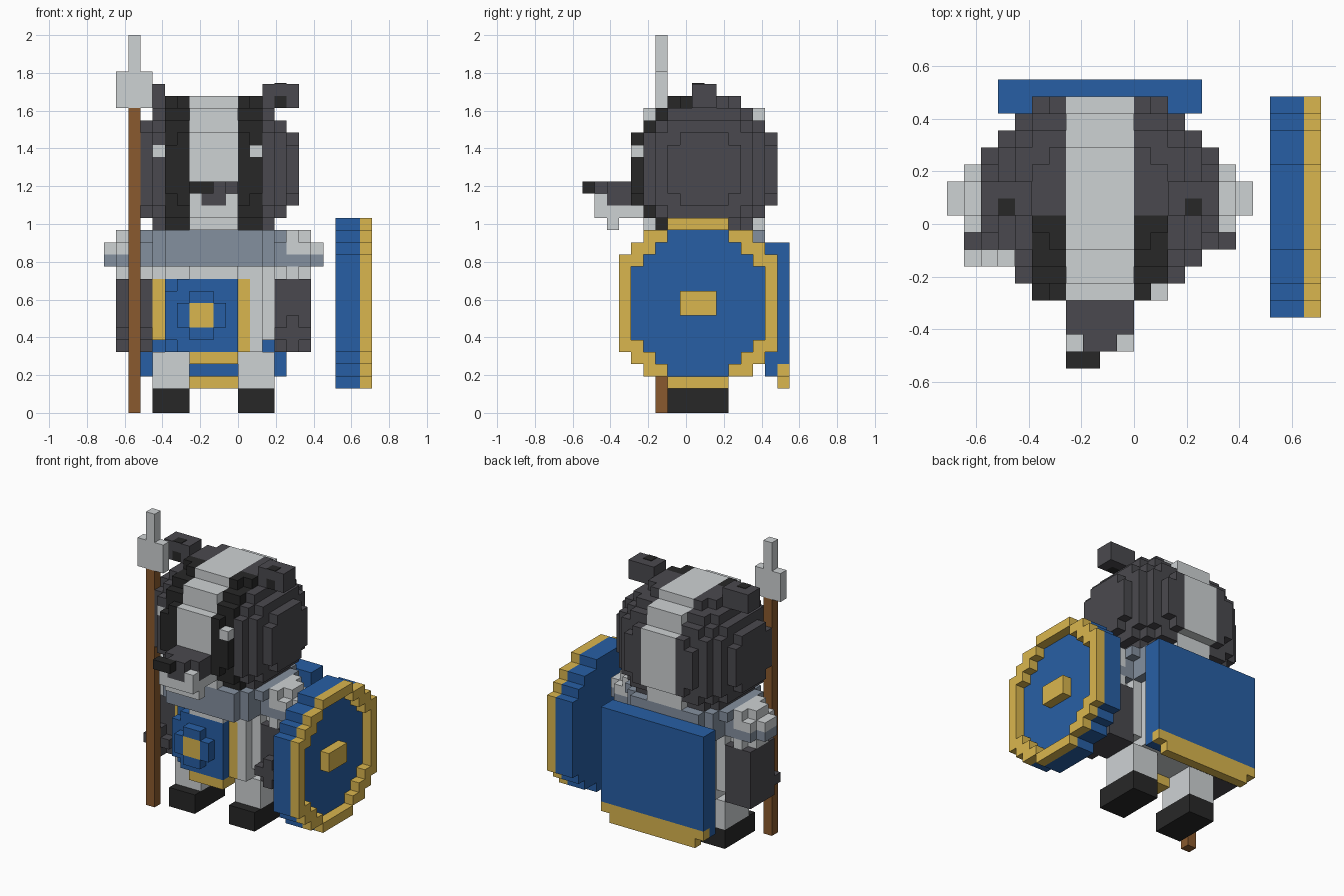
import bpy, bmesh
from mathutils import Vector

if "Cube" in bpy.data.objects:
    bpy.data.objects.remove(bpy.data.objects["Cube"], do_unlink=True)

U = 2 / 31                      # edge of one block
ORIGIN = Vector((-11 * U, -8.5 * U, 0))
MID = 9                         # body centre line, in blocks


def linear(h):
    vals = [int(h[n:n + 2], 16) / 255 for n in (0, 2, 4)]
    return [c / 12.92 if c <= 0.04045 else ((c + 0.055) / 1.055) ** 2.4 for c in vals] + [1]


MATS = {}
for name, code in {"light_grey": "CED2D4", "dark_grey": "4A494E", "black": "272727",
                   "blue": "275FA5", "gold": "DAB64E", "brown": "8A5A2E",
                   "slate": "84909F"}.items():
    m = bpy.data.materials.new(name)
    m.use_nodes = True
    m.diffuse_color = linear(code)
    m.node_tree.nodes["Principled BSDF"].inputs["Base Color"].default_value = linear(code)
    MATS[name] = m


def finish(name, bm, colours):
    mesh = bpy.data.meshes.new(name)
    bmesh.ops.recalc_face_normals(bm, faces=bm.faces)
    bm.to_mesh(mesh)
    bm.free()
    for c in colours:
        mesh.materials.append(MATS[c])
    obj = bpy.data.objects.new(name, mesh)
    bpy.context.collection.objects.link(obj)
    return obj


def box(name, colour, lo, hi):
    """Plain cuboid between two block corners."""
    lo, hi = Vector(lo), Vector(hi)
    bm = bmesh.new()
    bmesh.ops.create_cube(bm, size=1)
    for v in bm.verts:
        v.co = ORIGIN + ((lo + hi) / 2 + v.co * (hi - lo)) * U
    return finish(name, bm, [colour])


def pair(name, colour, lo, hi):
    """Cuboid given on the model's left, and its mirror image."""
    box("left_" + name, colour, lo, hi)
    box("right_" + name, colour, (2 * MID - hi[0], lo[1], lo[2]), (2 * MID - lo[0], hi[1], hi[2]))


def blocks(name, lo, hi, rule):
    """Outer skin of all unit blocks for which rule(i, j, k) gives a colour."""
    cells = {}
    for i in range(lo[0], hi[0]):
        for j in range(lo[1], hi[1]):
            for k in range(lo[2], hi[2]):
                c = rule(i, j, k)
                if c:
                    cells[i, j, k] = c
    colours = sorted(set(cells.values()))
    bm = bmesh.new()
    for cell, c in cells.items():
        for axis in range(3):
            for side in (0, 1):
                near = list(cell)
                near[axis] += 2 * side - 1
                if tuple(near) in cells:
                    continue
                ring = []
                for a, b in ((0, 0), (1, 0), (1, 1), (0, 1)):
                    p = Vector(cell)
                    p[axis] += side
                    p[(axis + 1) % 3] += a
                    p[(axis + 2) % 3] += b
                    ring.append(bm.verts.new(ORIGIN + p * U))
                if not side:
                    ring.reverse()
                bm.faces.new(ring).material_index = colours.index(c)
    bmesh.ops.remove_doubles(bm, verts=bm.verts, dist=U * 0.01)
    return finish(name, bm, colours)


def inside(p, centre, radii):
    """Block centre lies in a slightly squared ellipsoid (or ellipse)."""
    return sum((abs(a + 0.5 - c) / r) ** 2.5 for a, c, r in zip(p, centre, radii)) <= 1


# Head with pale centre stripe, black face bands and eyes
def head_rule(i, j, k):
    if (i, j, k) in ((4, 5, 21), (12, 4, 21)):
        return "light_grey"
    if not inside((i, j, k), (MID, 10, 20), (7.0, 6.05, 6.16)):
        return None
    if 7 <= i < 11:
        return "light_grey"
    return "black" if 5 <= i < 13 and j < 9 else "dark_grey"


blocks("head", (2, 4, 15), (16, 16, 26), head_rule)


# Muzzle, dark above and pale below
def muzzle_rule(i, j, k):
    outer = i in (7, 10)
    if k == 18:
        return None if j == 1 and outer else "dark_grey"
    if k == 17:
        return "light_grey" if j == 1 and outer else "dark_grey"
    return "light_grey" if k == 16 or j == 2 else None


blocks("muzzle", (7, 1, 15), (11, 6, 19), muzzle_rule)
box("nose", "black", (7, 0, 18), (9, 1, 19))

# Ears with a black hollow and a black spot on top
for side, x in (("left", 13), ("right", 2)):
    blocks(side + "_ear", (x, 9, 25), (x + 3, 11, 27),
           lambda i, j, k: "black" if (i, j, k) == (x + 1, 9, 25) else "dark_grey")
    box(side + "_ear_spot", "black", (x + 1, 9, 27), (x + 2, 10, 27.05))


# Torso with bordered tabard
def torso_rule(i, j, k):
    a = 4.4 if k == 5 else 5.3
    if not inside((i, j), (MID, 10), (a, 3.6)):
        return None
    if k < 11 and j < 9:
        if i in (4, 11):
            return "gold"
        if 5 <= i < 11:
            return "blue"
    return "light_grey"


# Rounded belly of the tabard with its emblem
def belly_rule(i, j, k):
    if not inside((i, j, k), (8, 9, 8), (3.3, 4.0, 3.2)):
        return None
    return "gold" if j == 5 and i in (7, 8) and k in (7, 8) else "blue"


blocks("torso", (4, 6, 5), (14, 14, 13), torso_rule)
blocks("tabard_belly", (5, 5, 5), (11, 9, 11), belly_rule)
box("tabard_hem", "gold", (7, 6, 4), (11, 9, 5))

# Collar
blocks("collar", (3, 5, 12), (15, 15, 15),
       lambda i, j, k: "slate" if inside((i, j), (MID, 10), (6.2 if k == 14 else 5.7, 5.2)) else None)

# Shoulder pads with a darker band, arms and rounded hands
for side, cx in (("left", 15.5), ("right", 2.5)):
    x0 = int(cx - 2.5)
    blocks(side + "_shoulder_pad", (x0, 8, 11), (x0 + 5, 12, 15),
           lambda i, j, k: ("slate" if k == 12 else "light_grey")
           if inside((i, j, k), (cx, 10, 13), (2.3, 2.05, 2.05)) else None)
    blocks(side + "_arm", (x0 + 1, 7, 5), (x0 + 4, 12, 11),
           lambda i, j, k: "dark_grey"
           if inside((i, j), (cx, 10), (1.6, 2.1)) or
           inside((i, j, k), (cx, 9, 6.5), (1.7, 2.2, 1.5)) else None)

# Legs and boots
pair("leg", "light_grey", (11, 8, 2), (14, 12, 5))
pair("boot", "black", (11, 7, 0), (14, 12, 2))


# Cape with gold hem
def cape_rule(i, j, k):
    if k == 2:
        return "gold" if j == 16 and 4 <= i < 14 else None
    return "gold" if k == 3 and j == 16 else "blue"


blocks("cape", (3, 15, 2), (15, 17, 14), cape_rule)


# Round shield: blue disc, raised gold rim and boss
def disc(j, k, inset=False):
    starts = (99, 7, 6, 5, 4) if inset else (7, 5, 4, 3)
    step = min(k - 2, 15 - k)
    start = starts[min(step, len(starts) - 1)]
    return start <= j < 19 - start


blocks("shield", (19, 3, 2), (21, 16, 16),
       lambda i, j, k: "blue" if disc(j, k) else None)
blocks("shield_rim", (21, 3, 2), (22, 16, 16),
       lambda i, j, k: "gold" if disc(j, k) and not disc(j, k, True) else None)
box("shield_boss", "gold", (21, 8, 8), (22, 11, 10))

# Spear
box("spear_shaft", "brown", (2, 6, 0), (3, 7, 25))
box("spear_blade", "light_grey", (1, 6, 25), (4, 7, 28))
box("spear_tip", "light_grey", (2, 6, 28), (3, 7, 31))
